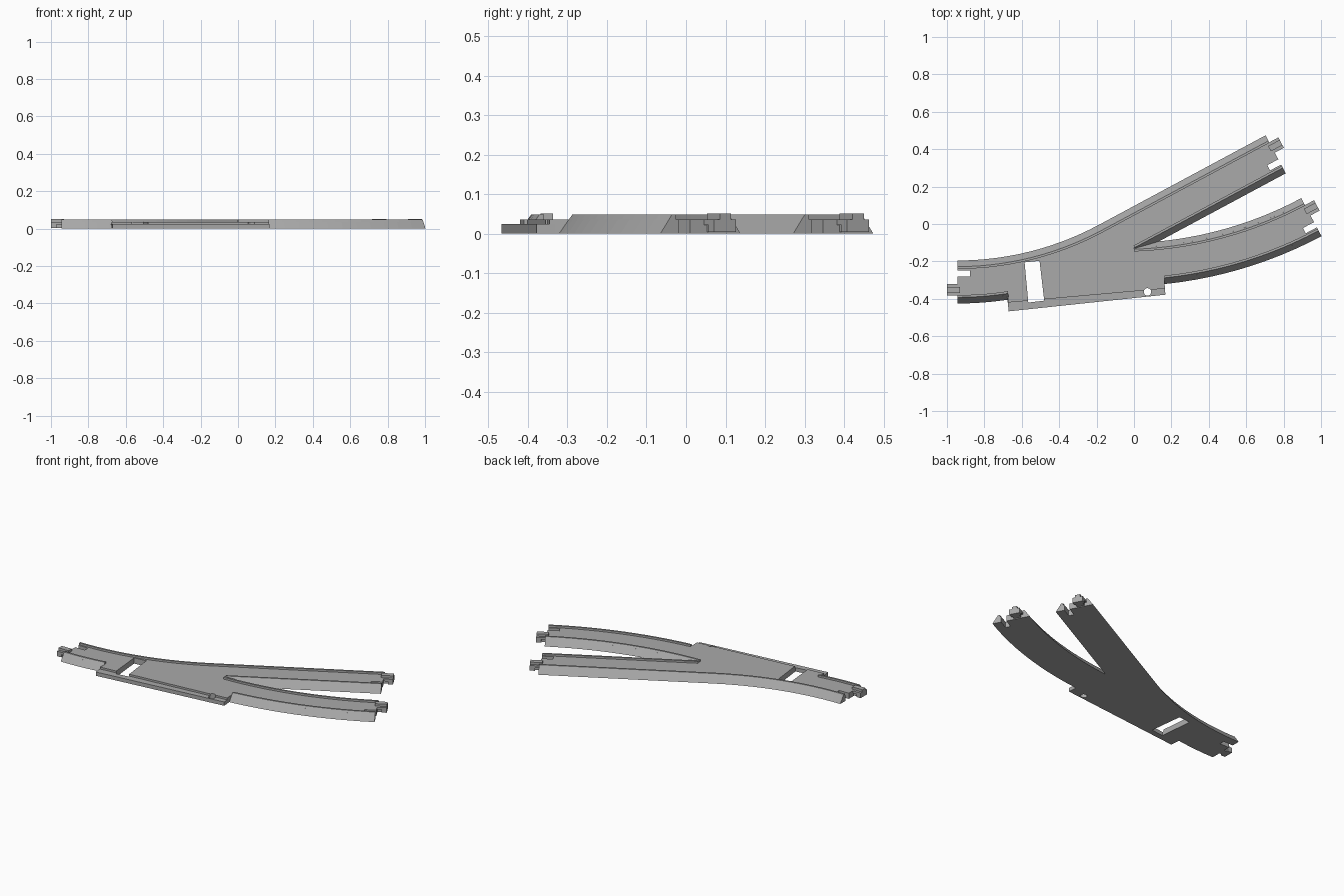
import bpy, bmesh
from math import sin, cos, radians
from mathutils import Vector

cube = bpy.data.objects.get("Cube")
if cube:
    bpy.data.objects.remove(cube)

grey = bpy.data.materials.new("track_grey")
grey.use_nodes = True
grey.diffuse_color = (0.4, 0.4, 0.4, 1)
grey.node_tree.nodes["Principled BSDF"].inputs["Base Color"].default_value = (0.4, 0.4, 0.4, 1)

TURN = radians(28.1)
HALF, SLOPE, FLOOR, TOP, LIP = 0.115, 0.033, 0.036, 0.048, 0.012


def finish(name, bm):
    bmesh.ops.recalc_face_normals(bm, faces=bm.faces)
    mesh = bpy.data.meshes.new(name)
    bm.to_mesh(mesh)
    bm.free()
    mesh.materials.append(grey)
    obj = bpy.data.objects.new(name, mesh)
    bpy.context.collection.objects.link(obj)
    return obj


def prism(name, outline, z0, z1):
    bm = bmesh.new()
    face = bm.faces.new([bm.verts.new((x, y, z0)) for x, y in outline])
    ext = bmesh.ops.extrude_face_region(bm, geom=[face])
    for v in ext["geom"]:
        if isinstance(v, bmesh.types.BMVert):
            v.co.z = z1
    return finish(name, bm)


def sweep(name, stations, profile):
    """Sweep an (offset to the left, height) profile along point/heading stations."""
    bm = bmesh.new()
    rings = []
    for p, a in stations:
        left = Vector((-sin(a), cos(a)))
        rings.append([bm.verts.new((*(p + left * o), z)) for o, z in profile])
    n = len(profile)
    for r, s in zip(rings, rings[1:]):
        for i in range(n):
            bm.faces.new((r[i], r[(i + 1) % n], s[(i + 1) % n], s[i]))
    bm.faces.new(rings[0])
    bm.faces.new(rings[-1])
    return finish(name, bm)


def arc(centre, radius, a0, a1, steps):
    angles = [a0 + (a1 - a0) * i / steps for i in range(steps + 1)]
    return [(Vector(centre) + radius * Vector((sin(a), -cos(a))), a) for a in angles]


def boolean(target, tool, operation):
    mod = target.modifiers.new("cut", 'BOOLEAN')
    mod.operation, mod.object, mod.solver = operation, tool, 'EXACT'
    bpy.context.view_layer.objects.active = target
    bpy.ops.object.modifier_apply(modifier=mod.name)
    bpy.data.objects.remove(tool)


# Centre lines of the two routes
C1, R1 = (-0.945, 1.405), 1.715
C2, R2 = (-0.069, 1.942), 2.16
END1 = (Vector((0.7575, 0.3725)), TURN)
END2 = arc(C2, R2, 0, TURN, 1)[-1]
START = (Vector((-0.945, -0.31)), radians(180))
route_one = arc(C1, R1, 0, TURN, 14) + [END1]
route_two = arc(C2, R2, 0, TURN, 14)

# Solid roadbed with sloping sides
edge = HALF - SLOPE * FLOOR / TOP
bed = [(-HALF, 0), (HALF, 0), (edge, FLOOR), (-edge, FLOOR)]
roadbed = sweep("roadbed", route_one, bed)
boolean(roadbed, sweep("second_bed", route_two, bed), 'UNION')
boolean(roadbed, prism("middle_floor", [(-0.675, -0.42), (0.165, -0.345), (0.16, -0.2),
                                        (-0.05, -0.16), (-0.3, -0.2), (-0.66, -0.3)],
                       0, FLOOR), 'UNION')
boolean(roadbed, prism("side_ledge", [(-0.67, -0.467), (0.168, -0.378),
                                      (0.163, -0.31), (-0.68, -0.37)], 0, 0.024), 'UNION')

# Lever slot and pivot hole
boolean(roadbed, prism("slot_cutter", [(-0.585, -0.205), (-0.505, -0.197),
                                       (-0.48, -0.41), (-0.565, -0.42)], -1, 1), 'DIFFERENCE')
hole = [(0.072 + 0.02 * cos(radians(a)), -0.363 + 0.02 * sin(radians(a)))
        for a in range(0, 360, 20)]
boolean(roadbed, prism("pivot_cutter", hole, -1, 1), 'DIFFERENCE')


# End connectors: a socket on the right and a tab on the left, looking outward
def end_block(name, end, along, across, z0, z1):
    p, a = end
    out, left = Vector((cos(a), sin(a))), Vector((-sin(a), cos(a)))
    corners = [(along[0], across[0]), (along[1], across[0]),
               (along[1], across[1]), (along[0], across[1])]
    return prism(name, [p + out * u + left * v for u, v in corners], z0, z1)


for label, end in (("left_end", START), ("back_branch", END1), ("front_branch", END2)):
    socket = end_block("socket_cutter", end, (-0.067, 0.05), (-0.062, -0.03), -1, 1)
    boolean(roadbed, socket, 'DIFFERENCE')
    end_block(label + "_tab_neck", end, (-0.01, 0.03), (0.018, 0.062), 0.004, 0.026)
    end_block(label + "_tab_head", end, (-0.01, 0.055), (0.01, 0.073), 0.022, 0.036)
    end_block(label + "_tab_hook", end, (0.025, 0.055), (0.01, 0.073), 0.004, 0.026)
    end_block(label + "_tab_rib", end, (-0.015, 0.055), (0.026, 0.058), 0.03, 0.051)

# Raised lips along the outer edges
crest = HALF - SLOPE


def lip(name, stations, side):
    sweep(name, stations, [(side * o, z) for o, z in (
        (edge, FLOOR), (crest, TOP), (crest - LIP, TOP), (crest - LIP, FLOOR))])


lip("back_lip", route_one, 1)
lip("left_front_lip", arc(C1, R1, 0, radians(8.7), 5), -1)
lip("back_branch_front_lip", [(Vector((-0.036, -0.054)), TURN), END1], -1)
lip("front_branch_back_lip", arc(C2, R2, radians(1.9), TURN, 14), 1)
lip("front_branch_front_lip", arc(C2, R2, radians(5.95), TURN, 12), -1)
